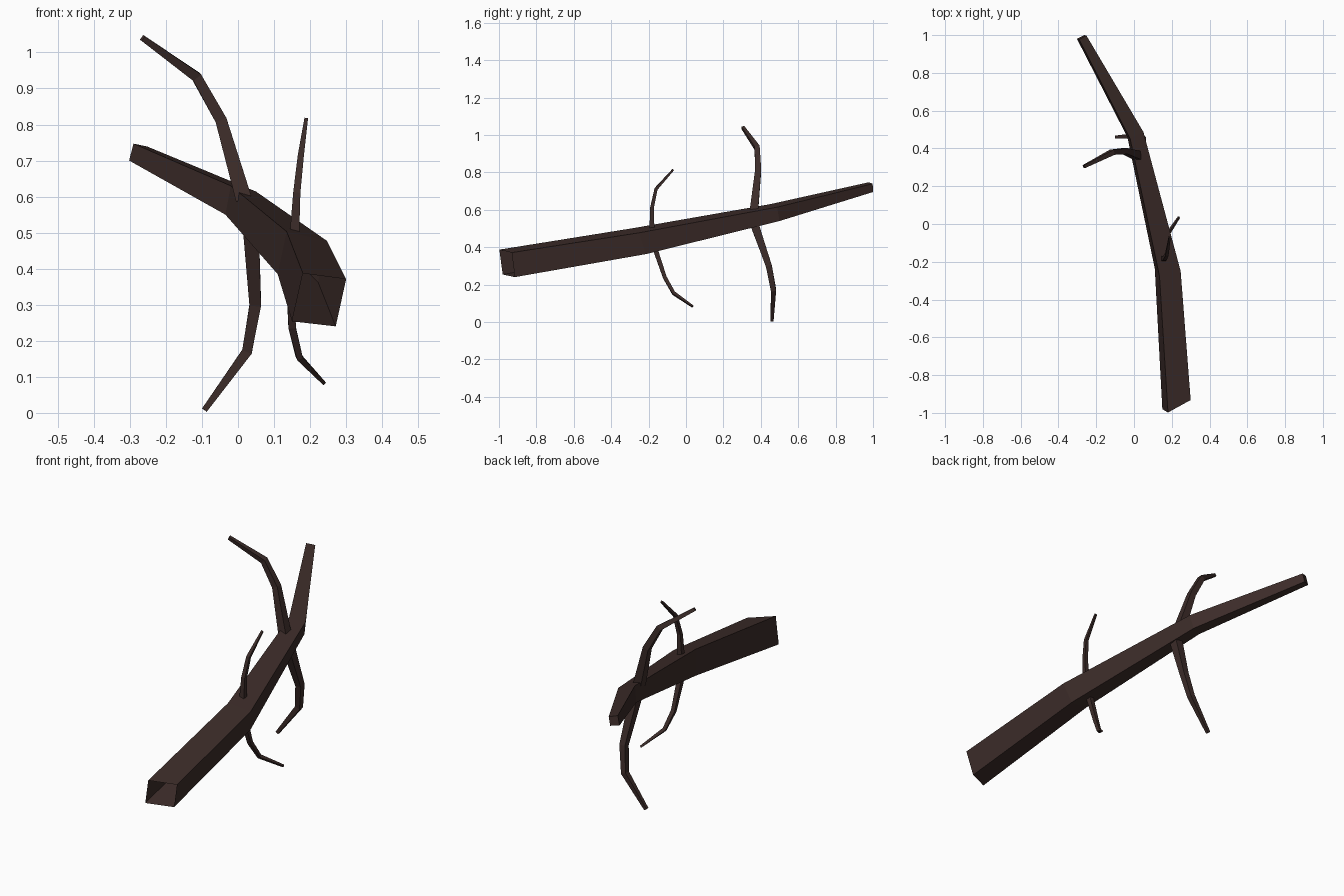
import bpy, bmesh, math
from mathutils import Vector

if "Cube" in bpy.data.objects:
    bpy.data.objects.remove(bpy.data.objects["Cube"])

bark = bpy.data.materials.new("bark")
bark.diffuse_color = (0.045, 0.025, 0.022, 1)
bark.use_nodes = True
bark.node_tree.nodes["Principled BSDF"].inputs["Base Color"].default_value = bark.diffuse_color


def loft(name, rings, cap_start=False):
    """Skin a row of equal rings, closing the far end."""
    bm = bmesh.new()
    rows = [[bm.verts.new(p) for p in ring] for ring in rings]
    n = len(rows[0])
    for a, b in zip(rows, rows[1:]):
        for i in range(n):
            j = (i + 1) % n
            bm.faces.new((a[i], a[j], b[j], b[i]))
    bm.faces.new(rows[-1])
    if cap_start:
        bm.faces.new(rows[0][::-1])
    bmesh.ops.recalc_face_normals(bm, faces=bm.faces)
    mesh = bpy.data.meshes.new(name)
    bm.to_mesh(mesh)
    bm.free()
    mesh.materials.append(bark)
    obj = bpy.data.objects.new(name, mesh)
    bpy.context.collection.objects.link(obj)
    return obj


def twig(name, path, widths):
    """Four-sided tapering twig with rings square to the path."""
    pts = [Vector(p) for p in path]
    rings = []
    for i, p in enumerate(pts):
        before, after = pts[max(i - 1, 0)], pts[min(i + 1, len(pts) - 1)]
        t = ((p - before).normalized() + (after - p).normalized()).normalized()
        u = (Vector((0, 1, 0)) - t * t.y).normalized()
        v = t.cross(u)
        r = widths[i] / 2
        rings.append([p + u * a * r + v * b * r
                      for a, b in ((1, 1), (-1, 1), (-1, -1), (1, -1))])
    return loft(name, rings)


# Main branch: four bent square sections, hollow at the broken thick end
loft("main_branch", [
    [(.18, -.998, .387), (.30, -.932, .371), (.271, -.915, .24), (.15, -.98, .254)],
    [(.135, -.275, .503), (.247, -.25, .477), (.222, -.215, .363), (.11, -.235, .385)],
    [(-.02, .45, .63), (.05, .487, .614), (.034, .50, .54), (-.035, .46, .55)],
    [(-.29, .977, .747), (-.252, .998, .739), (-.262, 1.0, .695), (-.302, .98, .70)],
])

# Side twigs, growing up and down from the branch
large = (.045, .032, .028, .016)
small = (.026, .02, .017, .010)
twig("upper_large_twig", [(.017, .363, .59), (-.047, .386, .812),
                          (-.115, .38, .932), (-.265, .304, 1.04)], large)
twig("lower_large_twig", [(.035, .365, .525), (.048, .443, .30),
                          (.025, .468, .17), (-.093, .46, .008)], large)
twig("upper_small_twig", [(.157, -.182, .50), (.163, -.182, .61),
                          (.174, -.16, .712), (.189, -.068, .815)], small)
twig("lower_small_twig", [(.145, -.168, .40), (.15, -.113, .238),
                          (.17, -.066, .154), (.238, .036, .083)], small)
